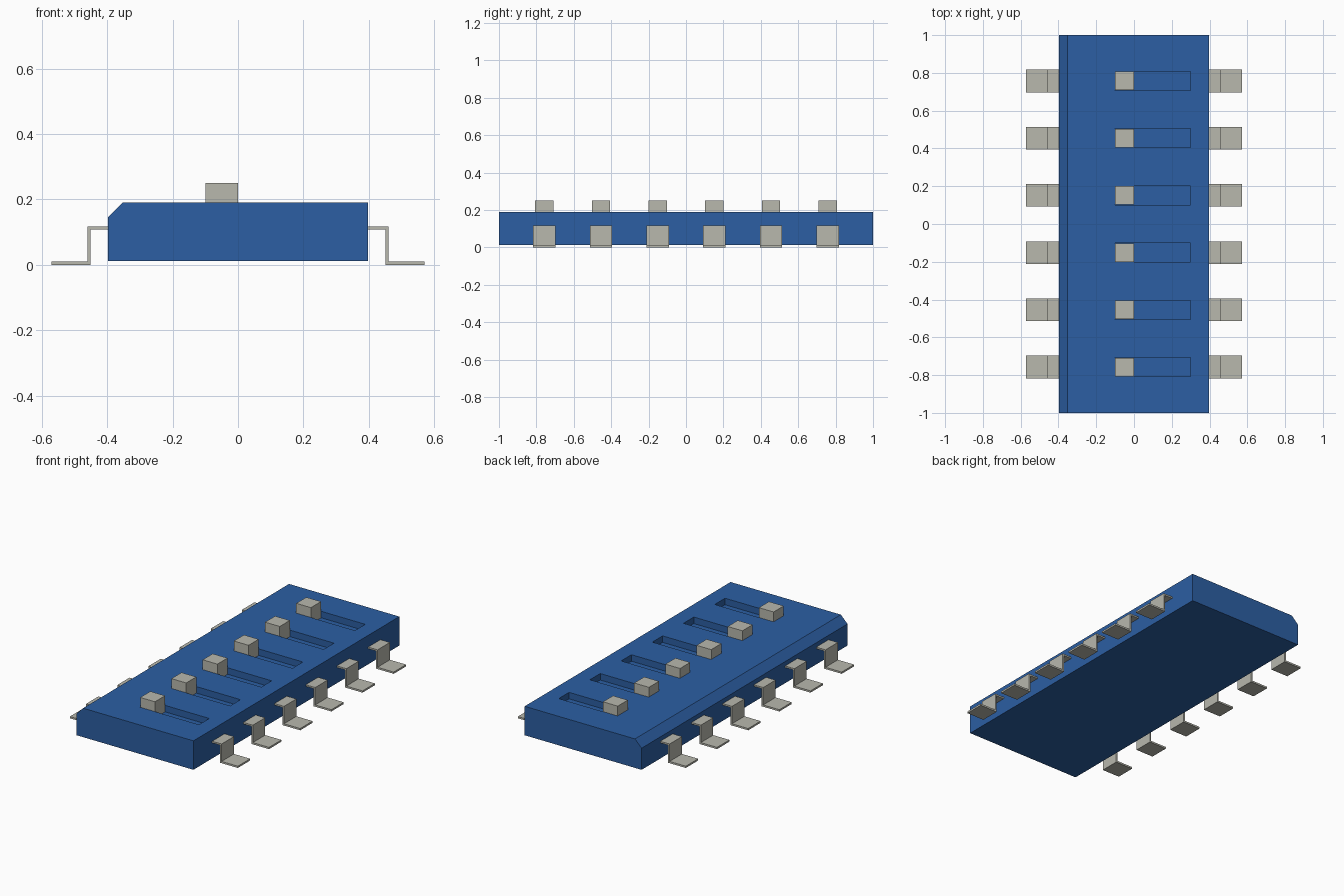
import bpy, bmesh
from mathutils import Matrix, Vector

if "Cube" in bpy.data.objects:
    bpy.data.objects.remove(bpy.data.objects["Cube"])

PITCH = 0.303
ROWS = [(i - 2.5) * PITCH for i in range(6)]
TOP = 0.19          # top of housing
SLOT_FLOOR = 0.15


def material(name, rgb):
    m = bpy.data.materials.new(name)
    m.use_nodes = True
    m.diffuse_color = (*rgb, 1)
    bsdf = next(n for n in m.node_tree.nodes if n.type == 'BSDF_PRINCIPLED')
    bsdf.inputs["Base Color"].default_value = (*rgb, 1)
    return m


blue = material("blue plastic", (0.025, 0.114, 0.366))
metal = material("pale grey metal", (0.479, 0.479, 0.423))


def finish(name, bm, mat):
    bmesh.ops.recalc_face_normals(bm, faces=bm.faces)
    mesh = bpy.data.meshes.new(name)
    bm.to_mesh(mesh)
    bm.free()
    mesh.materials.append(mat)
    ob = bpy.data.objects.new(name, mesh)
    bpy.context.collection.objects.link(ob)
    return ob


def add_box(bm, lo, hi):
    lo, hi = Vector(lo), Vector(hi)
    size = hi - lo
    mat = Matrix.Translation((lo + hi) / 2) @ Matrix.Diagonal((*size, 1))
    bmesh.ops.create_cube(bm, size=1, matrix=mat)


def extrude_profile(name, points, y, half, mat):
    """Closed x-z outline swept along y."""
    bm = bmesh.new()
    face = bm.faces.new([bm.verts.new((x, y - half, z)) for x, z in points])
    ext = bmesh.ops.extrude_face_region(bm, geom=[face])
    moved = [v for v in ext["geom"] if isinstance(v, bmesh.types.BMVert)]
    bmesh.ops.translate(bm, verts=moved, vec=(0, 2 * half, 0))
    return finish(name, bm, mat)


# Housing with one chamfered long edge
housing = extrude_profile("housing", [
    (-0.398, 0.012), (0.397, 0.012), (0.397, TOP),
    (-0.353, TOP), (-0.398, 0.145)], 0, 1.0, blue)

# Slider slots cut into the top
bm = bmesh.new()
for y in ROWS:
    add_box(bm, (-0.1, y - 0.05, SLOT_FLOOR), (0.3, y + 0.05, TOP + 0.1))
cutter = finish("slot_cutter", bm, blue)
cutter.hide_render = True
mod = housing.modifiers.new("slots", 'BOOLEAN')
mod.operation = 'DIFFERENCE'
mod.solver = 'EXACT'
mod.object = cutter
bpy.context.view_layer.update()
cut_mesh = bpy.data.meshes.new_from_object(
    housing.evaluated_get(bpy.context.evaluated_depsgraph_get()))
housing.modifiers.clear()
housing.data = cut_mesh
bpy.data.objects.remove(cutter)

# Z-shaped pin outline: shoulder, leg, foot
PIN = [(0.39, 0.118), (0.461, 0.118), (0.461, 0.011), (0.571, 0.011),
       (0.571, 0.0), (0.451, 0.0), (0.451, 0.108), (0.39, 0.108)]

for i, y in enumerate(ROWS, 1):
    # Slider knob
    bm = bmesh.new()
    add_box(bm, (-0.1, y - 0.049, SLOT_FLOOR), (0, y + 0.049, 0.25))
    finish(f"slider_{i}", bm, metal)
    # Pins on both long sides
    for side, s in (("left", 1), ("right", -1)):
        extrude_profile(f"pin_{side}_{i}", [(s * x, z) for x, z in PIN],
                        y, 0.06, metal)
